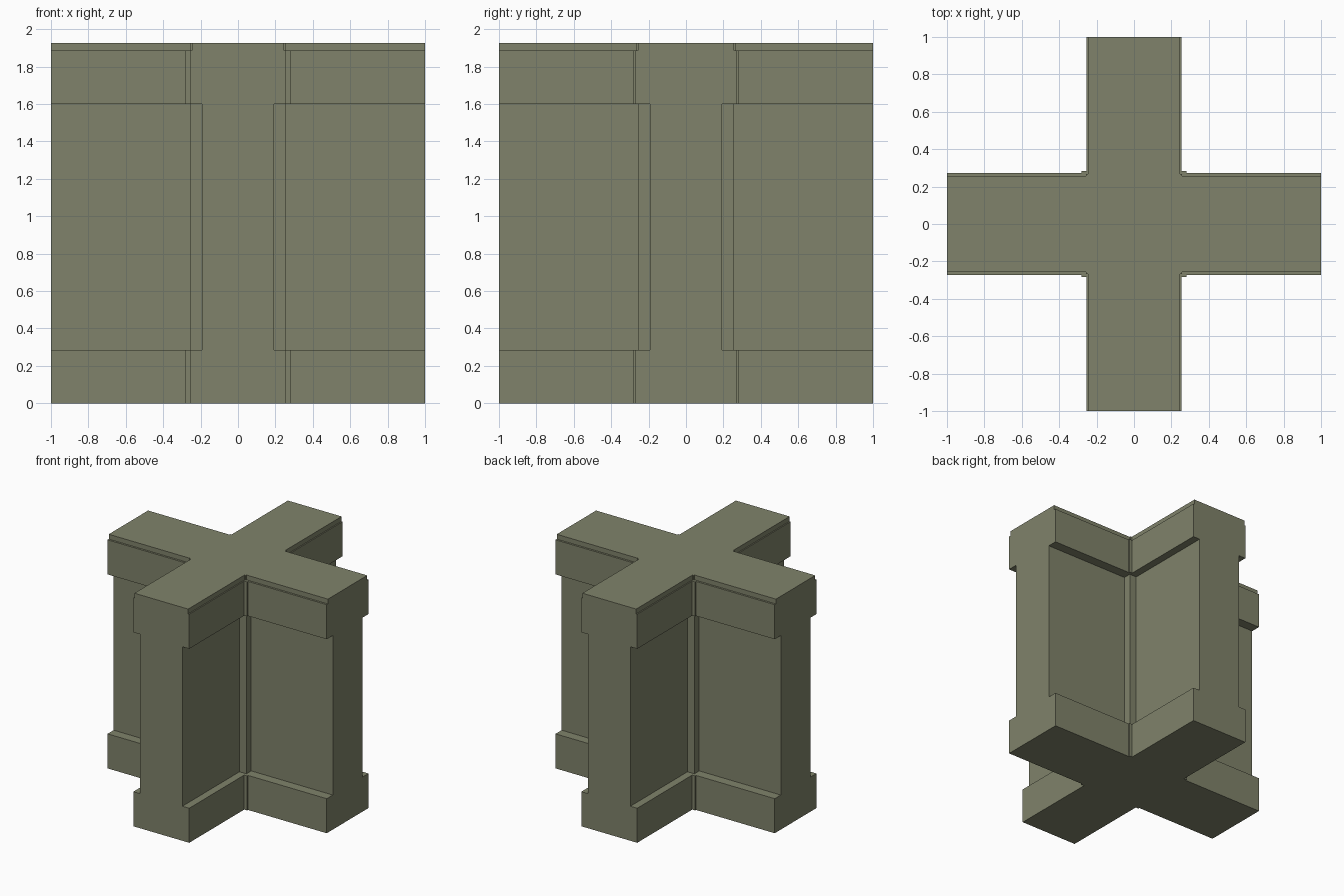
import bpy
import bmesh

if "Cube" in bpy.data.objects:
    bpy.data.objects.remove(bpy.data.objects["Cube"])

# One flat olive-grey stone colour
stone = bpy.data.materials.new("olive_stone")
stone.diffuse_color = (0.215, 0.226, 0.145, 1.0)
stone.use_nodes = True
stone.node_tree.nodes["Principled BSDF"].inputs["Base Color"].default_value = stone.diffuse_color


def cross_outline(ax, ay, px, py):
    """Cross with arm half-widths ax (y arm), ay (x arm) and a corner post px by py."""
    quarter = [(1, ay), (px, ay), (px, py), (ax, py), (ax, 1)]
    points = []
    for sx, sy in ((1, 1), (-1, 1), (-1, -1), (1, -1)):
        part = [(x * sx, y * sy) for x, y in quarter]
        points += part if sx * sy > 0 else part[::-1]
    return points


def layer(name, z0, z1, widths, bottom=False, top=False):
    """Extrude one cross-shaped layer, capping only the ends that show."""
    bm = bmesh.new()
    outline = cross_outline(*widths)
    low = [bm.verts.new((x, y, z0)) for x, y in outline]
    high = [bm.verts.new((x, y, z1)) for x, y in outline]
    n = len(outline)
    for i in range(n):
        j = (i + 1) % n
        bm.faces.new((low[i], low[j], high[j], high[i]))
    if bottom:
        bm.faces.new(low[::-1])
    if top:
        bm.faces.new(high)
    mesh = bpy.data.meshes.new(name)
    bm.to_mesh(mesh)
    bm.free()
    mesh.materials.append(stone)
    obj = bpy.data.objects.new(name, mesh)
    bpy.context.collection.objects.link(obj)
    return obj


band = (0.255, 0.272, 0.282, 0.283)

# Plinth, recessed wall with corner posts, upper band and thin top lip
layer("wall_plinth", 0.0, 0.285, band, bottom=True, top=True)
layer("recessed_wall", 0.285, 1.60, (0.193, 0.193, 0.256, 0.256))
layer("upper_band", 1.60, 1.885, band, bottom=True, top=True)
layer("top_lip", 1.885, 1.925, (0.245, 0.256, 0.256, 0.267), top=True)
